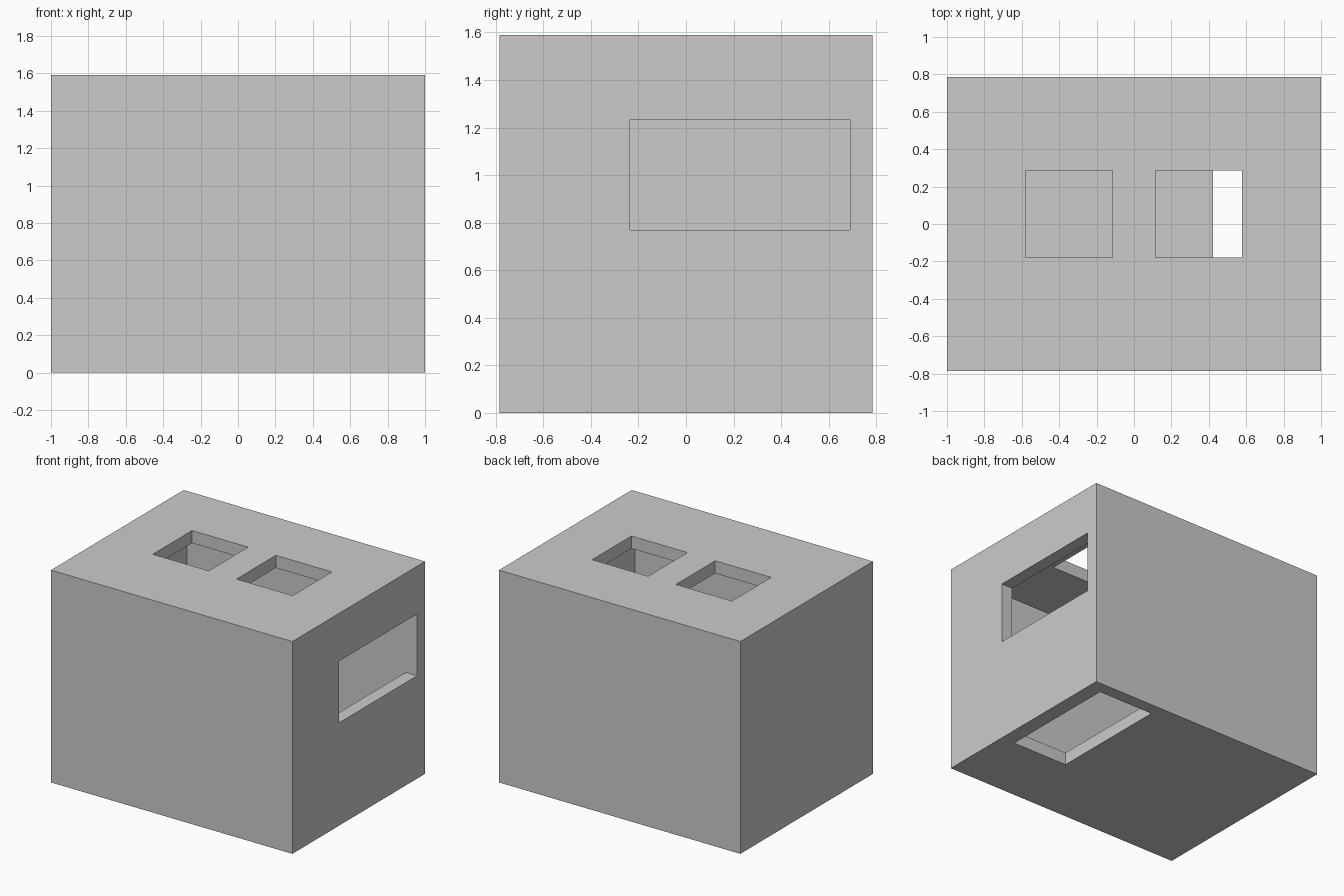
import bpy

if "Cube" in bpy.data.objects:
    bpy.data.objects.remove(bpy.data.objects["Cube"])

X, Y, H = 1.0, 0.785, 1.59   # outer half-width, half-depth, height
T = 0.094                    # wall thickness


def box(name, lo, hi):
    """Axis-aligned box between two corners."""
    bpy.ops.mesh.primitive_cube_add(size=1, location=[(a + b) / 2 for a, b in zip(lo, hi)])
    ob = bpy.context.object
    ob.name = name
    ob.scale = [b - a for a, b in zip(lo, hi)]
    bpy.ops.object.transform_apply(location=True, rotation=True, scale=True)
    return ob


def cut(target, name, lo, hi):
    """Subtract a box from the target, then discard the cutter."""
    cutter = box(name, lo, hi)
    cutter.hide_render = True
    mod = target.modifiers.new(name, 'BOOLEAN')
    mod.operation = 'DIFFERENCE'
    mod.solver = 'EXACT'
    mod.object = cutter
    bpy.context.view_layer.objects.active = target
    bpy.ops.object.modifier_apply(modifier=name)
    bpy.data.objects.remove(cutter)


# Outer shell, hollowed to an even wall thickness
shell = box("hollow_box", (-X, -Y, 0), (X, Y, H))
cut(shell, "cavity", (T - X, T - Y, T), (X - T, Y - T, H - T))

# Two square openings in the lid
for i, cx in enumerate((-0.348, 0.346)):
    cut(shell, f"lid_opening_{i}", (cx - 0.232, -0.18, H - 0.2), (cx + 0.232, 0.285, H + 0.1))

# Window in the right wall and slot in the floor, both ending at the inner back wall
end = Y - T - 0.0005
cut(shell, "side_window", (X - 0.2, -0.235, 0.77), (X + 0.1, end, 1.232))
cut(shell, "floor_slot", (0.423, -0.235, -0.1), (0.887, end, 0.2))
